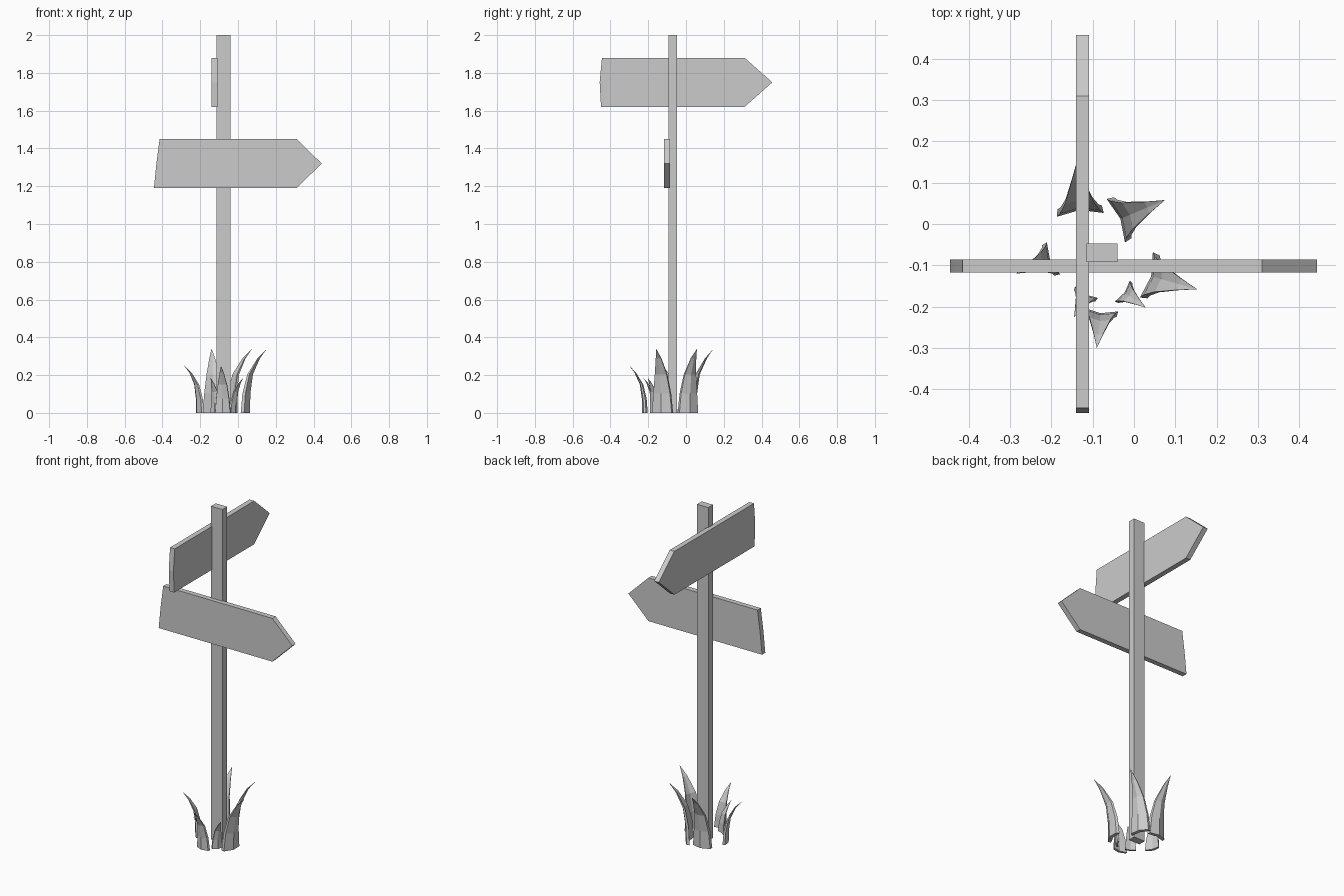
import bpy
import bmesh
from mathutils import Vector

cube = bpy.data.objects.get("Cube")
if cube:
    bpy.data.objects.remove(cube, do_unlink=True)

grey = bpy.data.materials.new("plain_grey")
grey.use_nodes = True
grey.diffuse_color = (0.6, 0.6, 0.6, 1)
grey.node_tree.nodes["Principled BSDF"].inputs["Base Color"].default_value = grey.diffuse_color


def loft(name, rings, tip=None):
    """Join rings of points into a closed solid, ending in a cap or a tip."""
    bm = bmesh.new()
    loops = [[bm.verts.new(p) for p in ring] for ring in rings]
    n = len(loops[0])
    for a, b in zip(loops, loops[1:]):
        for i in range(n):
            j = (i + 1) % n
            bm.faces.new((a[i], a[j], b[j], b[i]))
    bm.faces.new(loops[0])
    if tip is None:
        bm.faces.new(loops[-1])
    else:
        top = bm.verts.new(tip)
        for i in range(n):
            bm.faces.new((loops[-1][i], loops[-1][(i + 1) % n], top))
    bmesh.ops.recalc_face_normals(bm, faces=bm.faces)
    mesh = bpy.data.meshes.new(name)
    bm.to_mesh(mesh)
    bm.free()
    mesh.materials.append(grey)
    obj = bpy.data.objects.new(name, mesh)
    bpy.context.collection.objects.link(obj)
    return obj


# Square post
corners = [(-0.115, -0.092), (-0.04, -0.092), (-0.04, -0.047), (-0.115, -0.047)]
loft("post", [[(x, y, z) for x, y in corners] for z in (0, 2)])

# Pointed sign boards: (distance along the board, height)
lower = [(-0.445, 1.19), (0.31, 1.19), (0.443, 1.32), (0.31, 1.45), (-0.415, 1.45), (-0.432, 1.32)]
upper = [(-0.45, 1.62), (0.31, 1.62), (0.457, 1.75), (0.31, 1.88), (-0.445, 1.88), (-0.457, 1.75)]
loft("lower_sign", [[(u, y, z) for u, z in lower] for y in (-0.117, -0.086)])
loft("upper_sign", [[(x, u, z) for u, z in upper] for x in (-0.14, -0.109)])

# Grass blades: crescent section (forward, sideways) that narrows and leans out
crescent = [(0, -0.057), (0.012, 0), (0, 0.057), (0.018, 0.054), (0.035, 0), (0.018, -0.054)]
# Height share, lean, section scale
stages = [(0, 0, 1), (0.3, 0.007, 0.85), (0.6, 0.03, 0.6), (0.85, 0.08, 0.27)]
# Base centre, tip, height
blades = [
    ((-0.13, 0.022), (-0.14, 0.145), 0.34),
    ((-0.044, 0.008), (0.075, 0.058), 0.34),
    ((0.03, -0.123), (0.153, -0.158), 0.34),
    ((-0.028, -0.162), (0.028, -0.202), 0.185),
    ((-0.08, -0.207), (-0.09, -0.30), 0.25),
    ((-0.115, -0.165), (-0.145, -0.225), 0.185),
    ((-0.195, -0.083), (-0.285, -0.12), 0.25),
]
for k, (base, tip, height) in enumerate(blades, 1):
    size = height / 0.34
    start = Vector((*base, 0))
    out = (Vector((*tip, 0)) - start).normalized()
    side = Vector((-out.y, out.x, 0))
    rings = []
    for share, lean, scale in stages:
        centre = start + out * lean * size + Vector((0, 0, share * height))
        rings.append([centre + (out * f + side * s) * scale * size for f, s in crescent])
    loft(f"grass_blade_{k}", rings, (*tip, height))
